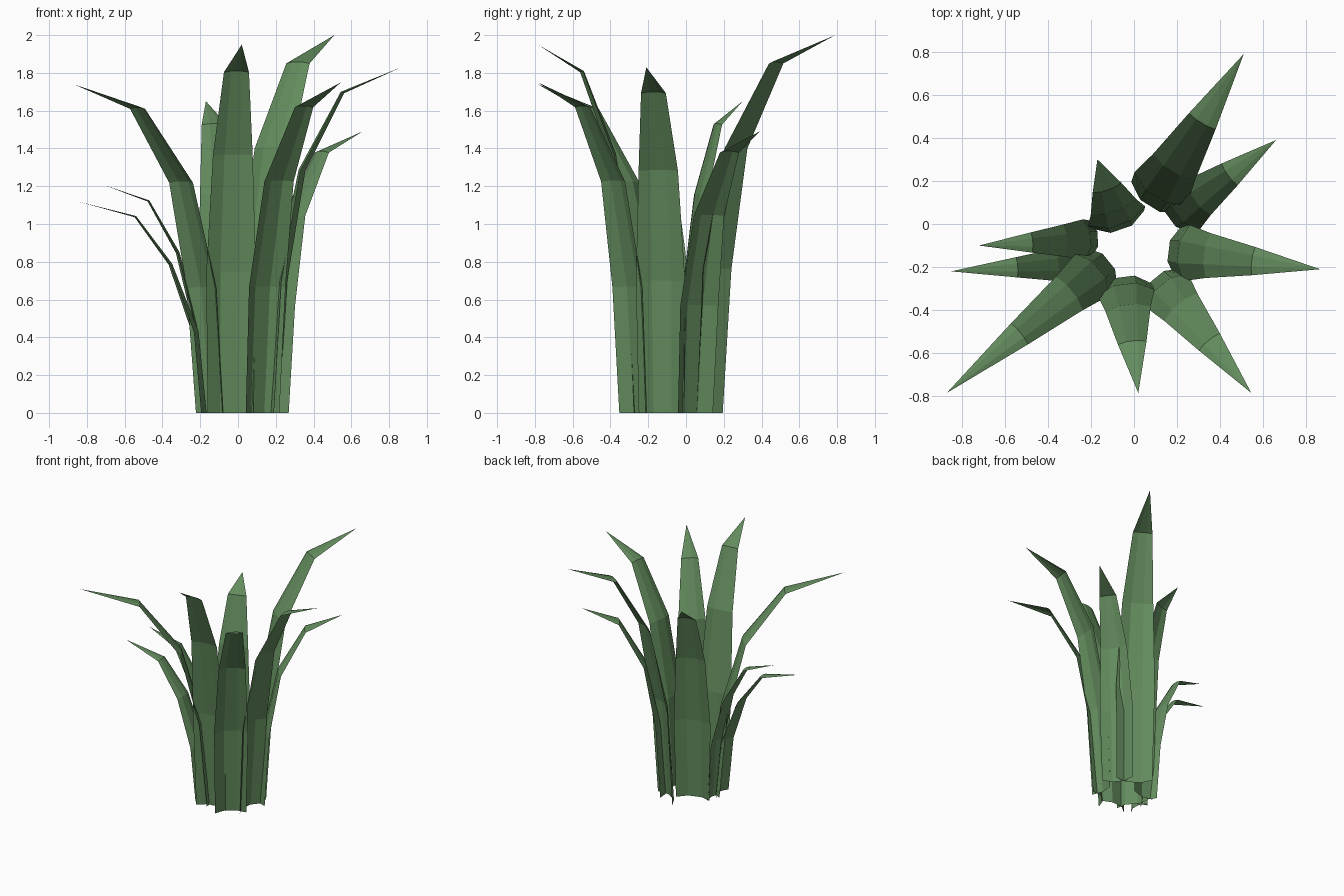
import bpy, bmesh
from mathutils import Vector

if "Cube" in bpy.data.objects:
    bpy.data.objects.remove(bpy.data.objects["Cube"])

green = bpy.data.materials.new("leaf green")
green.diffuse_color = (0.125, 0.26, 0.11, 1)
green.use_nodes = True
green.node_tree.nodes["Principled BSDF"].inputs["Base Color"].default_value = green.diffuse_color

# Levels along a blade: height fraction, outward fraction, half width, fold depth
LEVELS = [(0.0, 0.0, 0.115, 0.042),
          (0.38, 0.06, 0.125, 0.038),
          (0.70, 0.21, 0.100, 0.018),
          (0.925, 0.53, 0.063, 0.010)]
# Cross-section of the folded blade: across, inward
SECTION = [(-1, 0), (-0.4, 1), (0.4, 1), (1, 0)]


def blade(name, base, tip, width, droop=0.0):
    """Folded leaf rising from base (x, y), bending outward to a point."""
    out = Vector((tip[0] - base[0], tip[1] - base[1], 0))
    d = out.normalized()
    side = Vector((-d.y, d.x, 0))
    path = [Vector((base[0], base[1], 0)) + out * (r + (droop if i == 2 else 0))
            + Vector((0, 0, tip[2] * h)) for i, (h, r, _, _) in enumerate(LEVELS)]
    path.append(Vector(tip))
    bm = bmesh.new()
    rows = []
    for i, (_, _, half, depth) in enumerate(LEVELS):
        # inner normal of the blade, flat at the base so it stands on the floor
        t = (path[i + 1] - path[max(i - 1, 0)]).normalized()
        n = -d if i == 0 else side.cross(t).normalized()
        if n.dot(d) > 0:
            n = -n
        rows.append([bm.verts.new(path[i] + side * u * half * width + n * v * depth * width)
                     for u, v in SECTION])
    for a, b in zip(rows, rows[1:]):
        for j in range(len(SECTION) - 1):
            bm.faces.new((a[j], a[j + 1], b[j + 1], b[j]))
    # pointed tip
    point = bm.verts.new(path[-1])
    for j in range(len(SECTION) - 1):
        bm.faces.new((rows[-1][j], rows[-1][j + 1], point))
    # front faces look outward
    bm.normal_update()
    bm.faces.ensure_lookup_table()
    if bm.faces[1].normal.dot(d) < 0:
        bmesh.ops.reverse_faces(bm, faces=bm.faces[:])
    mesh = bpy.data.meshes.new(name)
    bm.to_mesh(mesh)
    bm.free()
    mesh.materials.append(green)
    bpy.context.collection.objects.link(bpy.data.objects.new(name, mesh))


# Ring of blades: base, tip, width scale, extra droop at the third level
BLADES = [("back_right_blade", (0.10, 0.125), (0.51, 0.79, 2.00), 1.15),
          ("right_back_blade", (0.20, 0.05), (0.66, 0.39, 1.49), 1.0),
          ("right_blade", (0.205, -0.13), (0.865, -0.21, 1.83), 1.05),
          ("front_right_blade", (0.13, -0.28), (0.545, -0.785, 1.75), 1.0),
          ("front_blade", (-0.04, -0.29), (0.02, -0.785, 1.95), 1.06),
          ("front_left_blade", (-0.15, -0.20), (-0.87, -0.785, 1.74), 1.0),
          ("left_low_blade", (-0.20, -0.18), (-0.85, -0.22, 1.12), 0.75, 0.04),
          ("left_blade", (-0.20, -0.07), (-0.72, -0.10, 1.21), 0.75, 0.03),
          ("back_blade", (-0.075, 0.02), (-0.17, 0.30, 1.65), 1.12)]
for b in BLADES:
    blade(*b)
